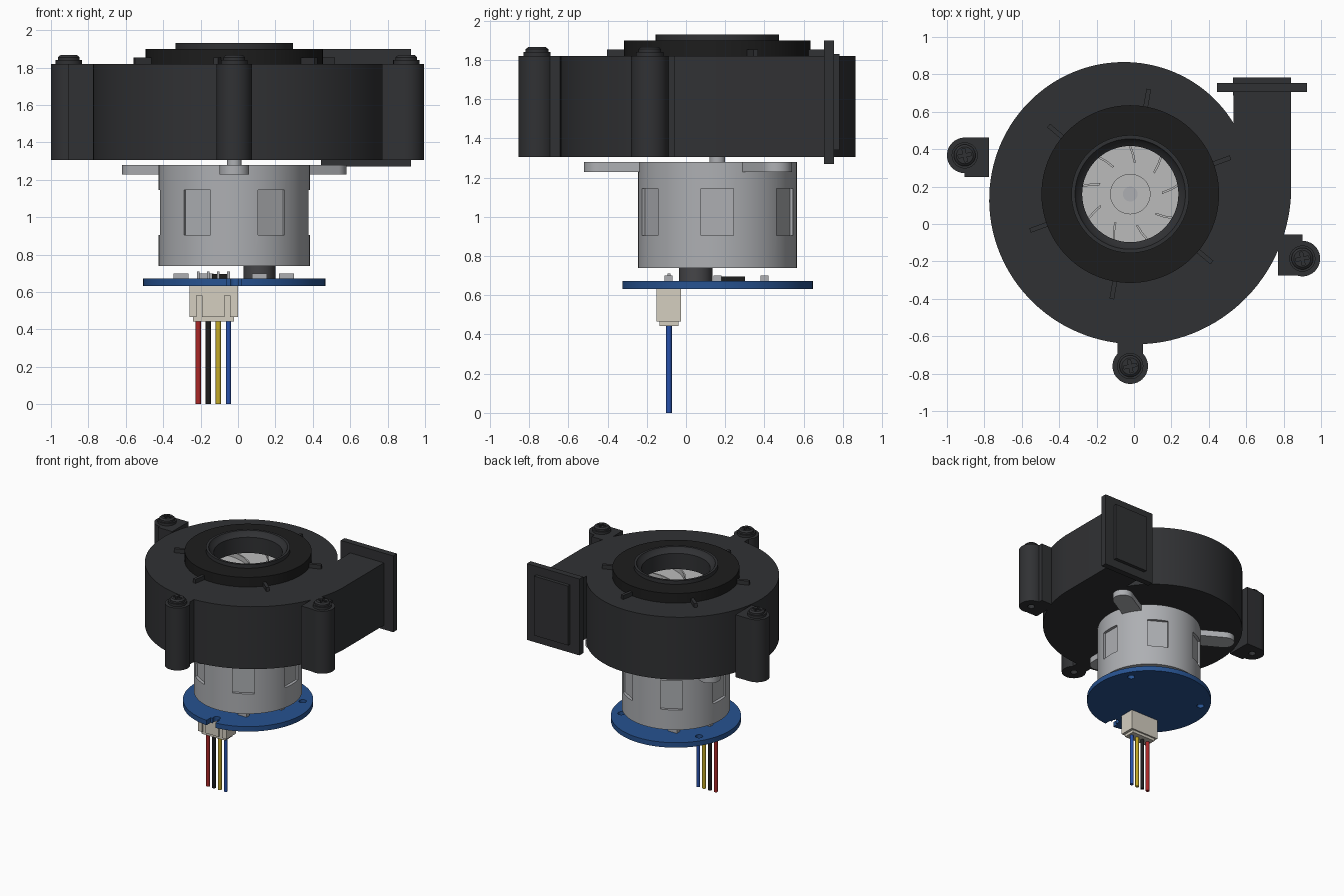
import bpy, bmesh
from math import sin, cos, radians, pi, asin
from mathutils import Matrix, Vector

if "Cube" in bpy.data.objects:
    bpy.data.objects.remove(bpy.data.objects["Cube"])

CX, CY = -0.02, 0.16   # shared shaft axis


def mat(name, r, g, b):
    m = bpy.data.materials.new(name)
    m.diffuse_color = (r, g, b, 1)
    m.use_nodes = True
    m.node_tree.nodes["Principled BSDF"].inputs["Base Color"].default_value = m.diffuse_color
    return m


BODY = mat("charcoal", .03, .031, .034)
RING = mat("black", .012, .012, .012)
STEEL = mat("steel", .42, .43, .45)
FAN = mat("fan_grey", .5, .5, .5)
BOARD = mat("board_blue", .02, .085, .28)
IVORY = mat("ivory", .66, .62, .53)
DARK = mat("dark_grey", .06, .06, .065)


def finish(name, bm, m):
    bmesh.ops.remove_doubles(bm, verts=bm.verts, dist=1e-5)
    bmesh.ops.recalc_face_normals(bm, faces=bm.faces)
    me = bpy.data.meshes.new(name)
    bm.to_mesh(me)
    bm.free()
    ob = bpy.data.objects.new(name, me)
    bpy.context.collection.objects.link(ob)
    if m:
        me.materials.append(m)
    smooth(ob)
    return ob


def smooth(ob):
    bpy.ops.object.select_all(action='DESELECT')
    bpy.context.view_layer.objects.active = ob
    ob.select_set(True)
    bpy.ops.object.shade_smooth_by_angle(angle=radians(30))


def extrude(name, pts, z0, z1, m):
    bm = bmesh.new()
    f = bm.faces.new([bm.verts.new((x, y, z0)) for x, y in pts])
    up = bmesh.ops.extrude_face_region(bm, geom=[f])["geom"]
    for v in up:
        if isinstance(v, bmesh.types.BMVert):
            v.co.z = z1
    return finish(name, bm, m)


def lathe(name, prof, m, c=(CX, CY), n=96):
    bm = bmesh.new()
    rings = [[bm.verts.new((c[0] + r * cos(2 * pi * i / n), c[1] + r * sin(2 * pi * i / n), z))
              for i in range(n)] for r, z in prof]
    closed = prof[0][0] > 0
    for k in range(len(rings) if closed else len(rings) - 1):
        a, b = rings[k], rings[(k + 1) % len(rings)]
        for i in range(n):
            j = (i + 1) % n
            bm.faces.new((a[i], a[j], b[j], b[i]))
    return finish(name, bm, m)


def cyl(name, x, y, r, z0, z1, m, n=32):
    return lathe(name, [(0, z0), (r, z0), (r, z1), (0, z1)], m, (x, y), n)


def box(name, x, y, z, m, angle=0, pivot=(0, 0)):
    bm = bmesh.new()
    bmesh.ops.create_cube(bm, size=1)
    for v in bm.verts:
        v.co = Vector(((x[0] + x[1]) / 2 + v.co.x * (x[1] - x[0]),
                       (y[0] + y[1]) / 2 + v.co.y * (y[1] - y[0]),
                       (z[0] + z[1]) / 2 + v.co.z * (z[1] - z[0])))
    bm.transform(Matrix.Translation((*pivot, 0)) @ Matrix.Rotation(angle, 4, 'Z'))
    return finish(name, bm, m)


def cut(ob, *cutters):
    bpy.context.view_layer.objects.active = ob
    for c in cutters:
        mod = ob.modifiers.new("cut", 'BOOLEAN')
        mod.operation, mod.solver, mod.object = 'DIFFERENCE', 'EXACT', c
        bpy.ops.object.modifier_apply(modifier=mod.name)
        bpy.data.objects.remove(c)
    smooth(ob)


def tab(name, c, angle, r, a, b, length, z0, z1, m):
    """Round-ended tab whose straight part runs from c along angle."""
    t0, t1 = asin(min(1, b / r)), 2 * pi - asin(min(1, a / r))
    p = [(r * cos(t0 + (t1 - t0) * i / 32), r * sin(t0 + (t1 - t0) * i / 32)) for i in range(33)]
    p += [(0, -a)] * (a > r) + [(length, -a), (length, b)] + [(0, b)] * (b > r)
    s, k = sin(angle), cos(angle)
    return extrude(name, [(c[0] + x * k - y * s, c[1] + x * s + y * k) for x, y in p], z0, z1, m)


# Spiral housing with outlet duct, hollowed for the fan
pts = []
for i in range(110):
    a = 34 + 326 * i / 109
    r = .70 + .000593 * (a - 90)
    pts.append((CX + r * cos(radians(a)), .165 + r * sin(radians(a))))
pts += [(.84, .73), (.53, .73)]
housing = extrude("volute_housing", pts, 1.305, 1.82, BODY)
cut(housing, lathe("cavity", [(0, 1.37), (.56, 1.37), (.56, 1.76), (.257, 1.76), (.257, 2), (0, 2)], None))

# Outlet flange and lip
box("outlet_flange", (.445, .925), (.705, .755), (1.27, 1.90), BODY)
box("outlet_lip", (.53, .84), (.75, .783), (1.34, 1.83), BODY)

# Inlet rings and radial ribs
lathe("inlet_ring", [(.30, 1.81), (.475, 1.81), (.475, 1.90), (.30, 1.90)], RING)
lathe("inlet_collar", [(.257, 1.76), (.315, 1.76), (.315, 1.93), (.295, 1.93), (.285, 1.91), (.257, 1.89)], BODY)
for i in range(6):
    box(f"top_rib_{i}", (.44, .57), (-.0125, .0125), (1.81, 1.853), BODY, radians(20 + 60 * i), (CX, CY))

# Mounting lugs with cross-head screws
for i, (c, ang, a, b, length) in enumerate([((-.905, .367), 0, .117, .095, .13),
                                            ((.90, -.185), pi, .13, .09, .13),
                                            ((-.02, -.76), pi / 2, .067, .067, .2)]):
    lug = tab(f"mount_lug_{i}", c, ang, .095, a, b, length, 1.305, 1.82, BODY)
    cut(lug, cyl("hole", *c, .028, 1.25, 1.42, None))
    head = lathe(f"screw_{i}", [(0, 1.81), (.07, 1.81), (.07, 1.84), (.058, 1.84), (.058, 1.855),
                                (.045, 1.866), (0, 1.866)], BODY, c, 32)
    cut(head, *[box("slot", (-.035, .035), (-.008, .008), (1.85, 1.9), None, pi * k / 2 + .2, c) for k in (0, 1)])

# Impeller: back disc, hub and swept blades
lathe("impeller_disc", [(0, 1.65), (.5, 1.65), (.5, 1.68), (.108, 1.68), (.108, 1.69), (0, 1.69)], FAN)
for i in range(9):
    inner, outer = [], []
    for k in range(7):
        t = k / 6
        a, r = 2 * pi * i / 9 + .5 * t, .17 + .28 * t
        inner.append((CX + r * cos(a), CY + r * sin(a)))
        outer.append((CX + r * cos(a + .012 / r), CY + r * sin(a + .012 / r)))
    extrude(f"impeller_blade_{i}", inner + outer[::-1], 1.67, 1.72, FAN)
cyl("shaft", CX, CY, .04, 1.27, 1.695, STEEL)

# Motor can with six recessed windows and three mounting arms
can = lathe("motor_can", [(0, .74), (.405, .74), (.405, 1.28), (0, 1.28)], STEEL)
cut(can, *[box("window", (.38, .5), (-.0825, .0825), (.905, 1.144), None, pi * i / 3, (CX, CY)) for i in range(6)])
for i in range(3):
    a = radians(30 + 120 * i)
    tab(f"motor_arm_{i}", (CX + .6 * cos(a), CY + .6 * sin(a)), a + pi, .08, .08, .08, .3, 1.228, 1.279, STEEL)

# Circuit board with mounting holes and front notch
board = cyl("circuit_board", CX, CY, .487, .632, .673, BOARD, 96)
cut(board, *[cyl("hole", CX + .41 * cos(radians(a)), CY + .41 * sin(radians(a)), .028, .6, .7, None)
             for a in (30, 150, 270)],
    box("notch", (-.06, .02), (-.4, -.27), (.6, .7), None))

# Board components
cyl("board_post", .115, .05, .085, .67, .745, DARK)
box("control_chip", (-.14, -.05), (.18, .30), (.67, .695), RING)
for i, (x, y) in enumerate([(-.305, .16), (-.17, .40), (.115, -.09), (.26, .16)]):
    box(f"small_component_{i}", (x - .04, x + .04), (y - .02, y + .02), (.67, .70), STEEL)

# Connector header with front slots, plug and wires
header = box("connector_header", (-.26, 0), (-.15, -.025), (.465, .634), IVORY)
cut(header, *[box("slot", (x, x + .03), (-.2, -.137), (.4, .58), None) for x in (-.222, -.072)])
box("connector_plug", (-.24, -.022), (-.136, -.038), (.443, .6), IVORY)
wires = {"red": (.4, .02, .02), "black": (.012, .012, .012), "yellow": (.55, .4, .02), "blue": (.02, .08, .4)}
for i, (name, rgb) in enumerate(wires.items()):
    x = -.212 + .0537 * i
    cyl(f"{name}_wire", x, -.087, .0145, 0, .46, mat(f"{name}_wire", *rgb), 20)
    box(f"connector_pin_{i}", (x - .007, x + .007), (-.094, -.08), (.62, .71), STEEL)
